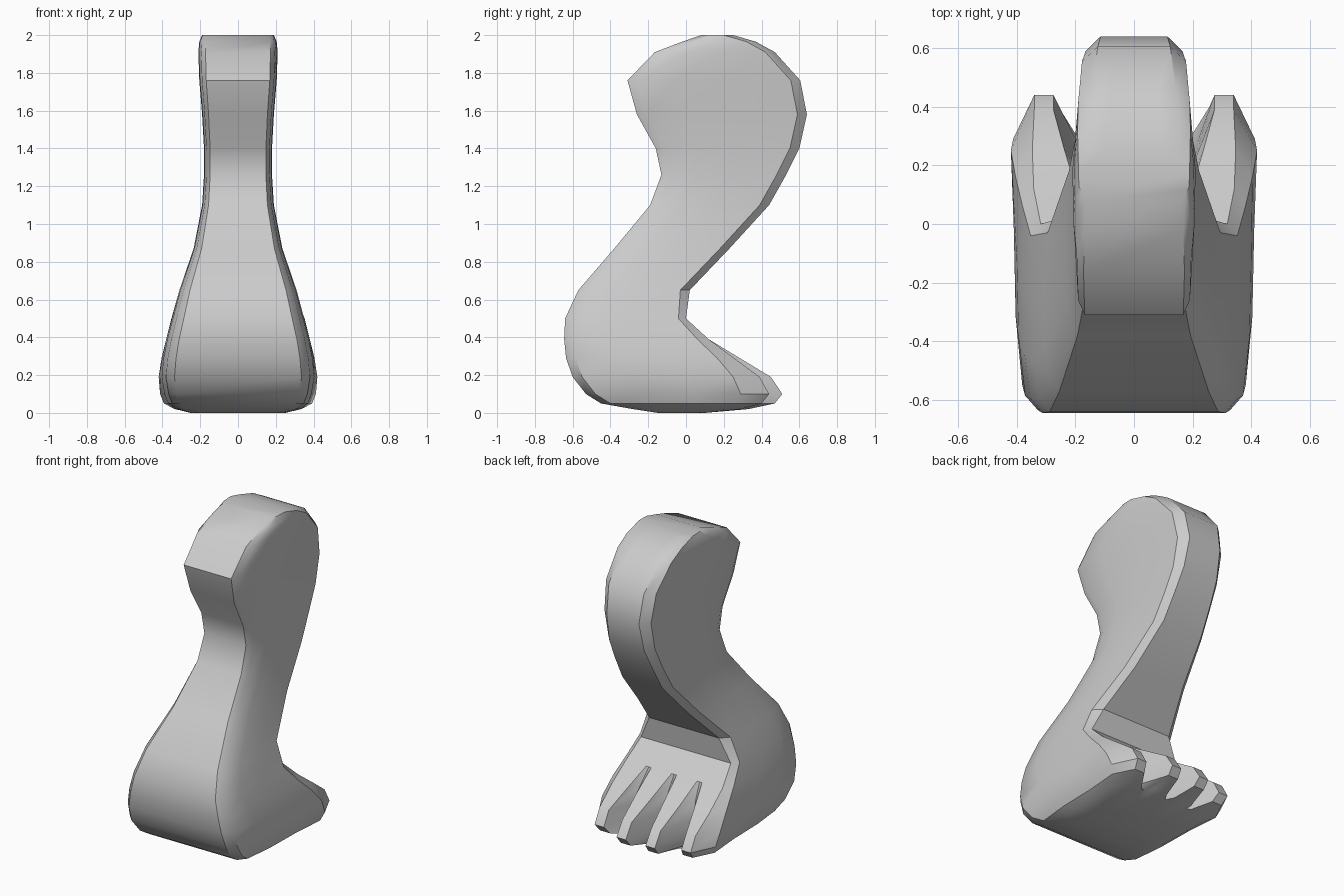
import bpy, bmesh

cube = bpy.data.objects.get("Cube")
if cube:
    bpy.data.objects.remove(cube, do_unlink=True)

grey = bpy.data.materials.new("plain grey")
grey.use_nodes = True
colour = (0.6, 0.6, 0.6, 1)
grey.diffuse_color = colour
grey.node_tree.nodes["Principled BSDF"].inputs["Base Color"].default_value = colour


def section(z, front, back, width, rear, round_back=0.05, valley=0, toe=0.2, shorten=0):
    """One horizontal ring: rounded front and flanks, a toe comb along the back."""
    length = back - front
    flank = [(0.82 * width, front),
             (0.93 * width, front + min(0.05, 0.2 * length)),
             (0.985 * width, front + 0.27 * length),
             (width, front + 0.55 * length),
             ((width + rear) / 2 + 0.01, back - round_back)]
    comb = []
    for i in range(4):
        centre = rear * (0.75 - 0.5 * i)
        tip = back - (shorten if i in (0, 3) else 0)
        comb += [(centre + rear * toe, tip), (centre - rear * toe, tip)]
        if i < 3:
            comb.append((rear * (0.5 - 0.5 * i), back - valley))
    mirrored = [(-x, y) for x, y in reversed(flank)]
    return [(x, y, z) for x, y in flank + comb + mirrored]


# Sole, toes and heel: the valleys between toes deepen towards the ground
rings = [
    section(0, -0.15, 0.1, 0.25, 0.22),
    section(0.02, -0.28, 0.33, 0.33, 0.32, 0.12, 0.05, 0.16, 0.04),
    section(0.05, -0.45, 0.47, 0.375, 0.39, 0.2, 0.19, 0.09, 0.07),
    section(0.1, -0.53, 0.51, 0.395, 0.41, 0.22, 0.26, 0.08, 0.07),
    section(0.19, -0.6, 0.45, 0.41, 0.41, 0.2, 0.23, 0.08, 0.06),
    section(0.29, -0.635, 0.285, 0.4, 0.39, 0.12, 0.1, 0.14, 0.03),
    section(0.39, -0.645, 0.12, 0.38, 0.36, 0.06),
    section(0.5, -0.64, 0.0, 0.35, 0.335, 0.04),
]

# Ankle, shin and rounded thigh: height, front, back, half width, rear half width
for row in [(0.65, -0.57, 0.02, 0.31, 0.26),
            (0.87, -0.38, 0.23, 0.235, 0.19),
            (1.1, -0.19, 0.44, 0.19, 0.15),
            (1.26, -0.13, 0.53, 0.18, 0.14),
            (1.4, -0.16, 0.6, 0.18, 0.13),
            (1.58, -0.26, 0.64, 0.19, 0.12),
            (1.76, -0.31, 0.605, 0.205, 0.13),
            (1.91, -0.165, 0.47, 0.21, 0.15),
            (1.965, -0.02, 0.37, 0.205, 0.16),
            (2, 0.08, 0.25, 0.19, 0.17)]:
    rings.append(section(*row))

# Skin the rings into one closed leg
bm = bmesh.new()
loops = [[bm.verts.new(p) for p in ring] for ring in rings]
for low, high in zip(loops, loops[1:]):
    for k in range(len(low)):
        n = (k + 1) % len(low)
        bm.faces.new((low[k], low[n], high[n], high[k]))
bm.faces.new(loops[0][::-1])
bm.faces.new(loops[-1])
bmesh.ops.recalc_face_normals(bm, faces=bm.faces)
mesh = bpy.data.meshes.new("leg_with_toes")
bm.to_mesh(mesh)
bm.free()
mesh.materials.append(grey)

leg = bpy.data.objects.new("leg_with_toes", mesh)
bpy.context.collection.objects.link(leg)
bpy.ops.object.select_all(action="DESELECT")
leg.select_set(True)
bpy.context.view_layer.objects.active = leg
bpy.ops.object.shade_smooth_by_angle(angle=0.6)
